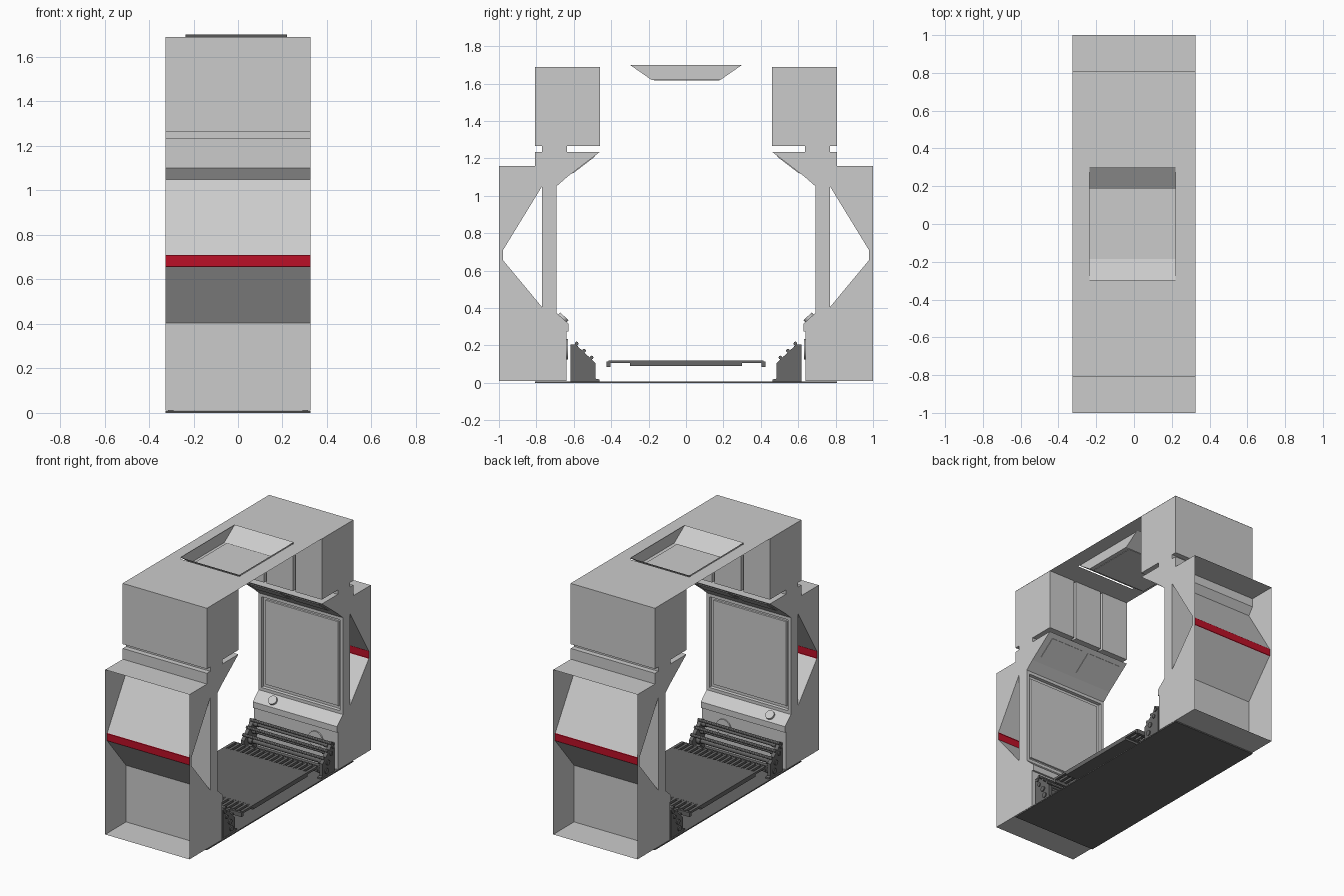
import bpy, bmesh, math
from mathutils import Vector, Matrix

if "Cube" in bpy.data.objects:
    bpy.data.objects.remove(bpy.data.objects["Cube"])

W = 0.325  # half width of the corridor segment


def finish(name, bm, mirror=True, mat=None, recalc=True):
    if recalc:
        bmesh.ops.recalc_face_normals(bm, faces=bm.faces)
    me = bpy.data.meshes.new(name)
    bm.to_mesh(me)
    bm.free()
    ob = bpy.data.objects.new(name, me)
    bpy.context.collection.objects.link(ob)
    if mirror:
        m = ob.modifiers.new("both_sides", 'MIRROR')
        m.use_axis = (False, True, False)
    if mat:
        me.materials.append(mat)
    return ob


def prism_bm(pts, x0=-W, x1=W, closed=True, caps=True):
    """Extrude a (y, z) profile along x."""
    bm = bmesh.new()
    a = [bm.verts.new((x0, y, z)) for y, z in pts]
    b = [bm.verts.new((x1, y, z)) for y, z in pts]
    n = len(pts)
    for i in range(n if closed else n - 1):
        j = (i + 1) % n
        bm.faces.new((a[i], a[j], b[j], b[i]))
    if caps:
        bm.faces.new(a)
        bm.faces.new(b[::-1])
    return bm


def sheet(name, pts, mat=None):
    return finish(name, prism_bm(pts, closed=False, caps=False), mat=mat)


def add_box(bm, x0, x1, y0, y1, z0, z1):
    m = Matrix.Translation(((x0 + x1) / 2, (y0 + y1) / 2, (z0 + z1) / 2)) \
        @ Matrix.Diagonal((x1 - x0, y1 - y0, z1 - z0, 1))
    bmesh.ops.create_cube(bm, size=1, matrix=m)


def add_cyl(bm, centre, axis, r, depth, seg=24):
    rot = Vector((0, 0, 1)).rotation_difference(Vector(axis)).to_matrix().to_4x4()
    bmesh.ops.create_cone(bm, cap_ends=True, segments=seg, radius1=r, radius2=r,
                          depth=depth, matrix=Matrix.Translation(centre) @ rot)


def smooth(ob):
    for o in bpy.context.selected_objects:
        o.select_set(False)
    ob.select_set(True)
    bpy.context.view_layer.objects.active = ob
    bpy.ops.object.shade_smooth_by_angle()


red = bpy.data.materials.new("red_stripe")
red.diffuse_color = (0.5, 0.005, 0.02, 1)
red.use_nodes = True
red.node_tree.nodes["Principled BSDF"].inputs["Base Color"].default_value = red.diffuse_color
dark = bpy.data.materials.new("dark_metal")
dark.diffuse_color = (0.14, 0.14, 0.14, 1)
dark.use_nodes = True
dark.node_tree.nodes["Principled BSDF"].inputs["Base Color"].default_value = dark.diffuse_color

# Wall core with a recessed screen panel
bm = prism_bm([(.64, .01), (.64, .273), (.627, .273), (.627, .315), (.693, .374),
               (.693, 1.05), (.636, 1.10), (.46, 1.235), (.636, 1.235), (.636, 1.265),
               (.77, 1.265), (.77, 1.235), (.807, 1.235), (.807, 1.10), (.77, 1.05), (.77, .01)])
bmesh.ops.recalc_face_normals(bm, faces=bm.faces)
panel = next(f for f in bm.faces
             if abs(f.calc_center_median().y - .693) < .001 and f.normal.y < -.9)
bmesh.ops.inset_individual(bm, faces=[panel], thickness=.03, depth=0)
bmesh.ops.inset_individual(bm, faces=[panel], thickness=.004, depth=-.02)
bmesh.ops.inset_individual(bm, faces=[panel], thickness=.025, depth=0)
bmesh.ops.inset_individual(bm, faces=[panel], thickness=.004, depth=.008)
finish("wall_core", bm, recalc=False)

# Overhead cabinets: body and three door panels
bm = bmesh.new()
add_box(bm, -W, W, .495, .807, 1.265, 1.689)
door = (2 * W - .036) / 3
for i in range(3):
    x = -W + i * (door + .018)
    add_box(bm, x, x + door, .46, .495, 1.265, 1.689)
finish("overhead_cabinet", bm)

# Thin plates under the sloped canopy
bm = bmesh.new()
d = Vector((0, .46 - .636, 1.235 - 1.10)).normalized()
nrm = Vector((0, -d.z, d.y))
mid = Vector((0, .548, 1.1675)) + nrm * .001
for sx in (-.15, .15):
    rot = Matrix((Vector((1, 0, 0)), d, nrm)).transposed().to_4x4()
    bmesh.ops.create_cube(bm, size=1, matrix=Matrix.Translation(mid + Vector((sx, 0, 0)))
                          @ rot @ Matrix.Diagonal((.26, .15, .006, 1)))
finish("canopy_plate", bm)

# Round control on the sloped sill and round hatch on the low wall
bm = bmesh.new()
add_cyl(bm, (-.19, .657, .348), (0, -.667, .745), .03, .02, 32)
smooth(finish("sill_button", bm))
bm = bmesh.new()
add_cyl(bm, (.155, .638, .18), (0, 1, 0), .055, .014, 40)
smooth(finish("wall_hatch", bm))

# Open outer shell: ledge, base, end plates, angled buttress and red stripe
sheet("outer_ledge", [(.807, 1.16), (1, 1.16)])
sheet("outer_base", [(.77, .01), (1, .01)])
sheet("upper_slope", [(.77, 1.05), (.978, .71)])
sheet("lower_slope", [(.978, .655), (.77, .405)])
sheet("red_stripe", [(.978, .71), (.981, .707), (.981, .658), (.978, .655)], red)
bm = bmesh.new()
for x in (-W, W):
    f = bm.faces.new([bm.verts.new((x, y, z)) for y, z in (
        (.807, 1.16), (1, 1.16), (1, .01), (.77, .01), (.77, .405),
        (.978, .655), (.978, .71), (.77, 1.05), (.807, 1.10))])
finish("outer_end_plate", bm)

# Ceiling sheet with a rectangular opening
TX0, TX1, TY = -.235, .22, .30
bm = bmesh.new()
outer = [bm.verts.new((x, y, 1.69)) for x, y in
         ((-W, -.807), (W, -.807), (W, .807), (-W, .807))]
inner = [bm.verts.new((x, y, 1.69)) for x, y in
         ((TX0, -TY), (TX1, -TY), (TX1, TY), (TX0, TY))]
for i in range(4):
    j = (i + 1) % 4
    bm.faces.new((outer[i], outer[j], inner[j], inner[i]))
finish("ceiling", bm, mirror=False)

# Ceiling trough, open on top, with an inset light plate
bm = prism_bm([(-TY, 1.70), (-.185, 1.62), (.185, 1.62), (TY, 1.70)], TX0, TX1, closed=False)
finish("ceiling_trough", bm, mirror=False)
bm = bmesh.new()
add_box(bm, -.21, .19, -.172, .178, 1.617, 1.626)
finish("ceiling_light_plate", bm, mirror=False)

# Floor underside and walkway plate
bm = bmesh.new()
add_box(bm, -W, W, -.807, .807, 0, .008)
finish("sub_floor", bm, mirror=False, mat=dark)
bm = bmesh.new()
add_box(bm, -W, W, -.30, .30, .09, .12)
finish("walkway_plate", bm, mirror=False, mat=dark)

# Grating along both walkway edges
bm = bmesh.new()
N = 18
step = (2 * W - .02) / (N - 1)
for i in range(N):
    x = -W + i * step
    add_box(bm, x, x + .02, .30, .415, .105, .12)
add_box(bm, -W, W, .30, .315, .105, .118)
add_box(bm, -W, W, .405, .425, .085, .115)
finish("walkway_grating", bm, mat=dark)

# Pipe brackets
for side, x0 in (("left", -.315), ("right", .29)):
    bm = prism_bm([(.617, 0), (.617, .205), (.59, .205), (.483, .105), (.483, .022),
                   (.463, .018), (.463, 0)], x0, x0 + .025)
    finish("pipe_bracket_" + side, bm, mat=dark)

# Pipes with end collars
bm = bmesh.new()
for y, z, r in ((.594, .187, .013), (.577, .144, .013), (.54, .096, .018), (.524, .043, .018)):
    add_cyl(bm, (0, y, z), (1, 0, 0), r, 2 * W - .006, 16)
    for x in (-.27, .27):
        add_cyl(bm, (x, y, z), (1, 0, 0), r * 1.4, .03, 16)
# Upper rods lying along the bracket slope
for y, z in ((.585, .21), (.545, .172), (.505, .135)):
    add_cyl(bm, (0, y, z), (1, 0, 0), .01, 2 * W - .02, 12)
smooth(finish("wall_pipes", bm, mat=dark))
